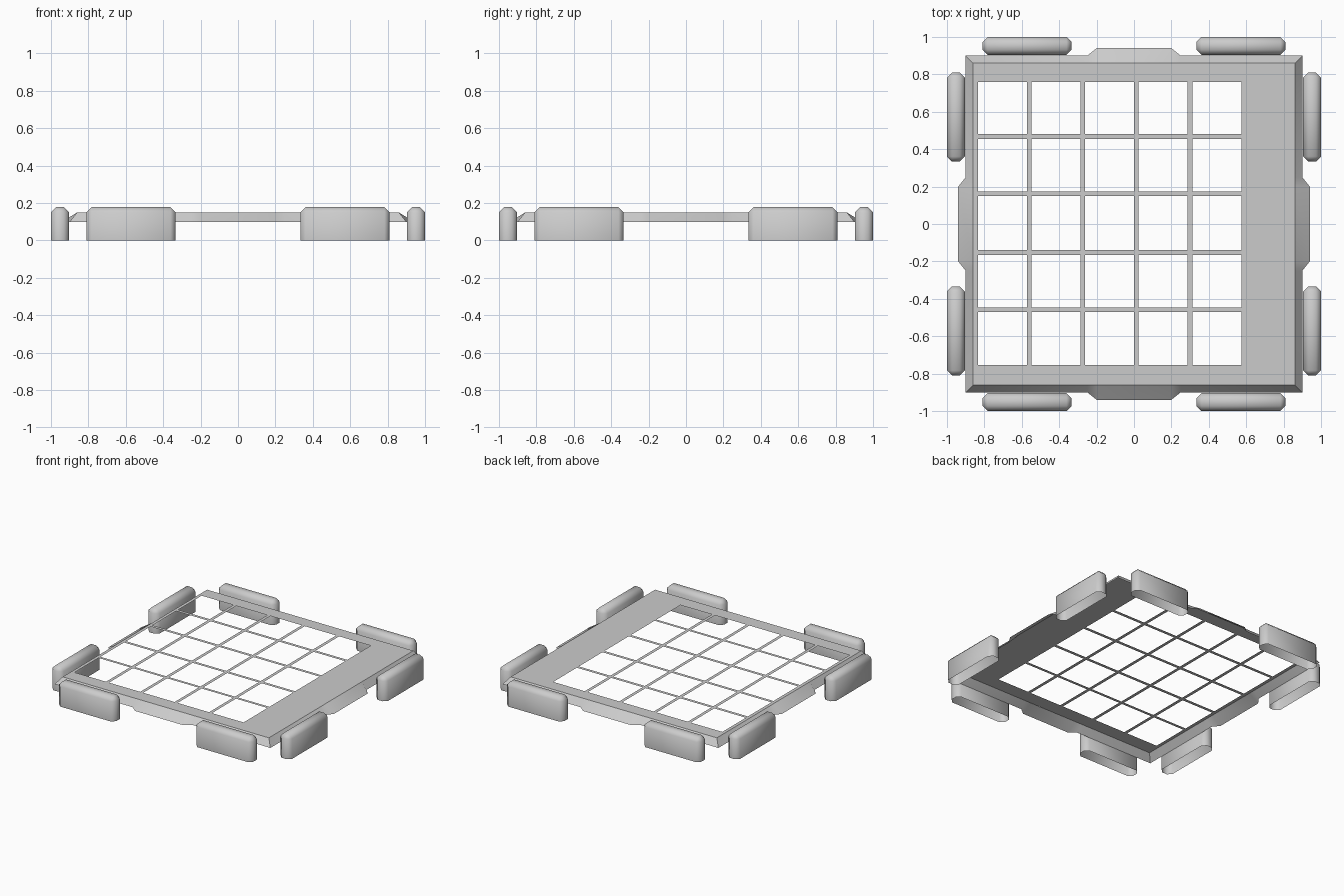
import bpy, bmesh
from mathutils import Matrix
from math import pi

if "Cube" in bpy.data.objects:
    bpy.data.objects.remove(bpy.data.objects["Cube"])


def finish(bm, name, angle):
    me = bpy.data.meshes.new(name)
    bm.to_mesh(me)
    bm.free()
    ob = bpy.data.objects.new(name, me)
    bpy.context.collection.objects.link(ob)
    bpy.ops.object.select_all(action='DESELECT')
    ob.select_set(True)
    bpy.context.view_layer.objects.active = ob
    bpy.ops.object.shade_smooth_by_angle(angle=angle)
    return ob


TOP, BASE = 0.15, 0.10

# flat top sheet: a rectangular lattice whose odd/odd cells are open
xs = [-0.86, -0.835, -0.572, -0.547, -0.287, -0.262, 0.0, 0.025, 0.287, 0.312, 0.575, 0.86]
ys = [-0.86, -0.755, -0.47, -0.447, -0.165, -0.14, 0.15, 0.175, 0.455, 0.48, 0.76, 0.86]
bm = bmesh.new()
grid = [[bm.verts.new((x, y, TOP)) for y in ys] for x in xs]
for i in range(len(xs) - 1):
    for j in range(len(ys) - 1):
        if not (i % 2 and j % 2):
            bm.faces.new((grid[i][j], grid[i + 1][j], grid[i + 1][j + 1], grid[i][j + 1]))
finish(bm, "lattice_top", 0.5)

# sloping skirt with a bulge at the middle of each side
inner = [(-0.86, -0.86), (-0.25, -0.86), (-0.2, -0.86), (0.2, -0.86), (0.25, -0.86)]
outer = [(-0.90, -0.90), (-0.25, -0.90), (-0.2, -0.94), (0.2, -0.94), (0.25, -0.90)]
bm = bmesh.new()
upper, lower = [], []
for k in range(4):
    rot = Matrix.Rotation(k * pi / 2, 3, 'Z')
    for ring, pts, z in ((upper, inner, TOP), (lower, outer, BASE)):
        ring += [bm.verts.new(rot @ Matrix.Translation((x, y, z)).translation) for x, y in pts]
n = len(upper)
for i in range(n):
    j = (i + 1) % n
    bm.faces.new((lower[i], lower[j], upper[j], upper[i]))
finish(bm, "skirt", 0.75)


# hollow bumper pads: chamfered boxes open underneath, two per side
def pad(name, x, k):
    bm = bmesh.new()
    bmesh.ops.create_cube(bm, size=1, matrix=Matrix.Translation((0, 0, 0.5)))
    bmesh.ops.scale(bm, vec=(0.476, 0.096, 0.178), verts=bm.verts)
    bmesh.ops.delete(bm, geom=[f for f in bm.faces if f.normal.z < -0.5], context='FACES_ONLY')
    edges = [e for e in bm.edges if any(v.co.z > 0.1 for v in e.verts)]
    bmesh.ops.bevel(bm, geom=edges, offset=0.027, segments=1, affect='EDGES')
    bmesh.ops.transform(bm, verts=bm.verts, matrix=Matrix.Rotation(k * pi / 2, 4, 'Z')
                        @ Matrix.Translation((x, -0.952, 0)))
    finish(bm, name, 1.0)


for k, side in enumerate(("front", "right", "back", "left")):
    pad(side + "_pad_a", -0.572, k)
    pad(side + "_pad_b", 0.572, k)
